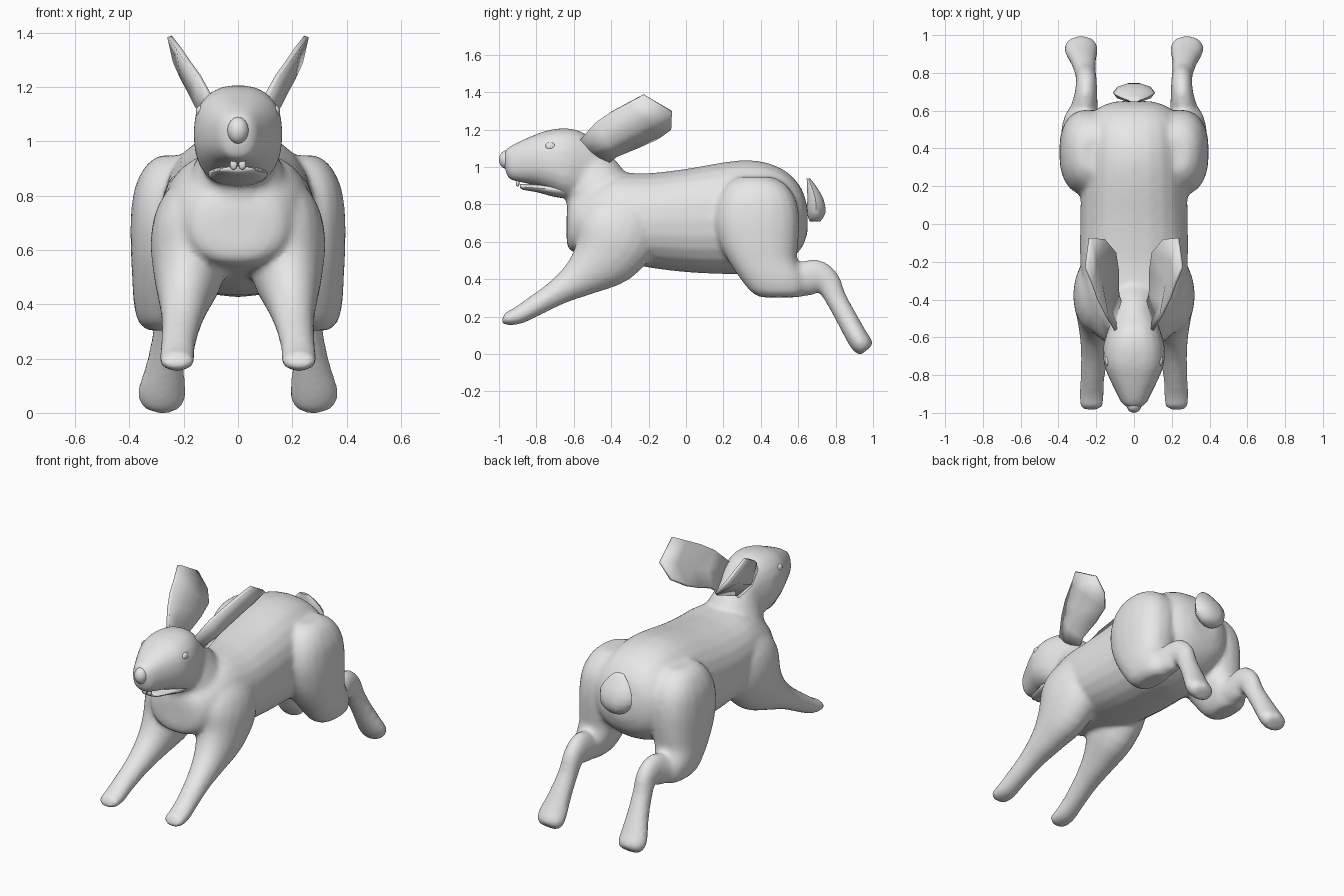
import bpy, bmesh, math
from mathutils import Vector

if "Cube" in bpy.data.objects:
    bpy.data.objects.remove(bpy.data.objects["Cube"])

fur = bpy.data.materials.new("grey_fur")
fur.diffuse_color = (0.8, 0.8, 0.8, 1)
fur.use_nodes = True
fur.node_tree.nodes["Principled BSDF"].inputs["Base Color"].default_value = fur.diffuse_color


def finish(name, bm, mirror=False, angle=50, thickness=0):
    bmesh.ops.recalc_face_normals(bm, faces=bm.faces)
    me = bpy.data.meshes.new(name)
    bm.to_mesh(me)
    bm.free()
    me.materials.append(fur)
    ob = bpy.data.objects.new(name, me)
    bpy.context.collection.objects.link(ob)
    bpy.ops.object.select_all(action='DESELECT')
    ob.select_set(True)
    bpy.context.view_layer.objects.active = ob
    bpy.ops.object.shade_smooth_by_angle(angle=math.radians(angle))
    if thickness:
        s = ob.modifiers.new("thickness", 'SOLIDIFY')
        s.thickness, s.offset = thickness, 0
    if mirror:
        ob.modifiers.new("mirror", 'MIRROR')
    return ob


def spline(rows, steps):
    """Catmull-Rom through the stations."""
    out = []
    for i in range(len(rows) - 1):
        p = [rows[max(0, min(len(rows) - 1, i + k))] for k in (-1, 0, 1, 2)]
        for s in range(steps):
            t = s / steps
            out.append([0.5 * (2 * b + (c - a) * t + (2 * a - 5 * b + 4 * c - d) * t * t
                               + (3 * b - a - 3 * c + d) * t ** 3) for a, b, c, d in zip(*p)])
    return out + [list(rows[-1])]


def loft(name, rows, axis=None, mirror=False, sides=20, power=2.0, steps=3):
    """Rings of (x, y, z, half width, half depth), skinned and capped."""
    rows = spline(rows, steps)
    bm = bmesh.new()
    rings = []
    for i, (x, y, z, a, b) in enumerate(rows):
        if axis:
            t = Vector(axis)
        else:
            p, q = rows[max(0, i - 1)], rows[min(len(rows) - 1, i + 1)]
            t = Vector((0, q[1] - p[1], q[2] - p[2])).normalized()
        n = Vector((0, -t.z, t.y))
        ring = []
        for k in range(sides):
            ang = 2 * math.pi * k / sides
            c, s = math.cos(ang), math.sin(ang)
            u = math.copysign(abs(c) ** (2 / power), c) * max(a, .003)
            v = math.copysign(abs(s) ** (2 / power), s) * max(b, .003)
            ring.append(bm.verts.new(Vector((x + u, y, z)) + n * v))
        rings.append(ring)
    for r, q in zip(rings, rings[1:]):
        for k in range(sides):
            m = (k + 1) % sides
            bm.faces.new((r[k], r[m], q[m], q[k]))
    bm.faces.new(rings[0])
    bm.faces.new(rings[-1])
    return finish(name, bm, mirror)


def profile(rows):
    """(y, top, bottom, half width) to loft stations."""
    return [(0, y, (t + b) / 2, w, (t - b) / 2) for y, t, b, w in rows]


def ball(name, centre, radii, mirror=False):
    bm = bmesh.new()
    bmesh.ops.create_uvsphere(bm, u_segments=14, v_segments=8, radius=1)
    for v in bm.verts:
        v.co = Vector(c + p * r for c, p, r in zip(centre, v.co, radii))
    return finish(name, bm, mirror)


# Trunk from chest to rump
body = loft("body", profile([
    (-.638, .76, .60, .08), (-.615, .83, .55, .17), (-.52, .90, .53, .235),
    (-.38, .965, .50, .265), (-.2, .967, .463, .285), (0, .99, .438, .285),
    (.2, 1.025, .428, .28), (.33, 1.037, .428, .27), (.45, 1.018, .455, .26),
    (.55, .965, .50, .24), (.62, .88, .57, .18), (.65, .78, .65, .09)]),
    axis=(0, 1, 0), sides=24, power=2.3)

# Neck and head
neck = loft("neck", [(0, -.57, 1.08, .10, .10), (0, -.52, .98, .13, .15),
                     (0, -.475, .88, .175, .18), (0, -.43, .76, .225, .195),
                     (0, -.40, .66, .22, .18)])
head = loft("head", profile([
    (-.97, 1.085, 1.0, .035), (-.95, 1.105, .94, .065), (-.895, 1.135, .92, .093),
    (-.82, 1.168, .905, .13), (-.74, 1.197, .875, .16), (-.64, 1.208, .83, .162),
    (-.55, 1.185, .83, .135), (-.48, 1.12, .85, .11), (-.40, 1.03, .88, .07)]),
    axis=(0, 1, 0), power=2.4)
loft("lower_jaw", profile([
    (-.888, .908, .89, .035), (-.87, .91, .878, .06), (-.8, .91, .866, .085),
    (-.7, .92, .84, .11), (-.62, .92, .83, .1)]), axis=(0, 1, 0))
ball("nose", (0, -.958, 1.04), (.04, .042, .05))
ball("eye", (.14, -.725, 1.11), (.015, .028, .022), True)
ball("front_tooth", (.016, -.9, .915), (.014, .01, .02), True)

# Ears: cupped blades bulging outward between an upper and a lower edge
ear = [((.09, -.57, 1.14), (.10, -.50, 1.08), (.07, -.42, 1.02)),
       ((.145, -.48, 1.24), (.15, -.42, 1.13), (.085, -.37, 1.06)),
       ((.185, -.40, 1.295), (.175, -.31, 1.18), (.085, -.25, 1.11)),
       ((.218, -.31, 1.343), (.205, -.20, 1.235), (.10, -.15, 1.155)),
       ((.252, -.228, 1.386), (.232, -.075, 1.295), (.16, -.08, 1.205))]
bm = bmesh.new()
grid = [[bm.verts.new(p) for p in row] for row in ear]
for r, q in zip(grid, grid[1:]):
    for k in range(2):
        bm.faces.new((r[k], r[k + 1], q[k + 1], q[k]))
finish("ear", bm, True, 75, .018)

# Front legs with shoulders
front_leg = loft("front_leg", [
    (.225, -.982, .19, .035, .018), (.225, -.965, .188, .06, .034), (.224, -.90, .205, .066, .047),
    (.220, -.82, .25, .064, .056), (.207, -.68, .335, .074, .072),
    (.195, -.55, .42, .098, .115), (.18, -.44, .52, .132, .185),
    (.172, -.37, .64, .15, .225), (.165, -.33, .76, .13, .20), (.15, -.31, .87, .07, .12)],
    mirror=True)

# Thighs, stacked upwards
thigh = loft("thigh", [
    (.28, .50, .303, .05, .10), (.282, .49, .335, .085, .145), (.275, .46, .41, .11, .175),
    (.262, .41, .50, .128, .185), (.25, .388, .60, .145, .213), (.24, .378, .72, .155, .228),
    (.23, .378, .83, .15, .208), (.22, .375, .91, .12, .155), (.21, .37, .948, .08, .09)],
    axis=(0, 0, 1), mirror=True, power=2.4)

# Hind lower legs and feet
hind_leg = loft("hind_leg", [
    (.27, .48, .40, .08, .085), (.265, .60, .395, .075, .09), (.255, .69, .413, .06, .095),
    (.252, .755, .385, .056, .073), (.257, .80, .30, .057, .058), (.268, .86, .19, .068, .057),
    (.28, .915, .09, .087, .058), (.28, .948, .042, .083, .057), (.278, .965, .02, .055, .038)],
    mirror=True)

# Blend trunk, head and limbs into one continuous skin
bpy.ops.object.select_all(action='DESELECT')
for ob in (neck, head, front_leg, thigh, hind_leg, body):
    ob.select_set(True)
bpy.context.view_layer.objects.active = body
bpy.ops.object.convert(target='MESH')
bpy.ops.object.join()
body = bpy.context.view_layer.objects.active
body.name = "body_head_and_legs"
skin = body.modifiers.new("skin", 'REMESH')
skin.mode, skin.voxel_size, skin.use_smooth_shade = 'VOXEL', .014, True
blend = body.modifiers.new("blend", 'SMOOTH')
blend.factor, blend.iterations = .5, 9

# Tail
loft("tail", [(0, .655, .938, .03, .01), (0, .670, .90, .07, .025), (0, .692, .83, .11, .045),
              (0, .696, .755, .10, .052), (0, .690, .71, .05, .03)],
     axis=(0, 0, -1), sides=10, steps=2)
